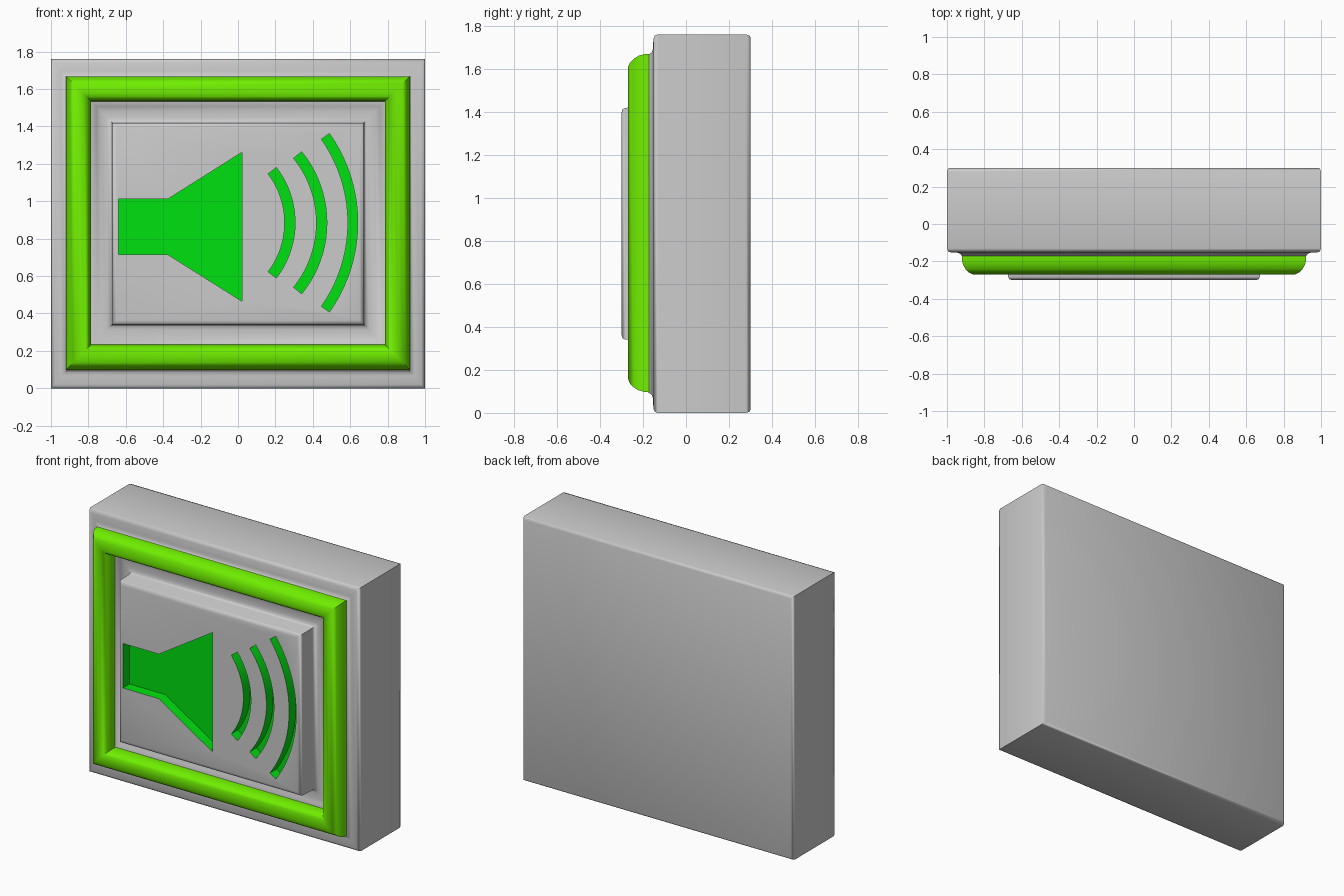
import bpy, bmesh, math

if "Cube" in bpy.data.objects:
    bpy.data.objects.remove(bpy.data.objects["Cube"])

CZ = 0.88  # height of the sign's centre


def material(name, rgb):
    m = bpy.data.materials.new(name)
    m.diffuse_color = (*rgb, 1)
    m.use_nodes = True
    m.node_tree.nodes["Principled BSDF"].inputs["Base Color"].default_value = m.diffuse_color
    return m


def make_object(name, bm, mat=None):
    bmesh.ops.recalc_face_normals(bm, faces=bm.faces)
    me = bpy.data.meshes.new(name)
    bm.to_mesh(me)
    bm.free()
    ob = bpy.data.objects.new(name, me)
    bpy.context.collection.objects.link(ob)
    if mat:
        me.materials.append(mat)
    return ob


def rect_rings(name, rings, cz=CZ, closed=False, mat=None):
    """Skin concentric rectangles given as (half width, half height, y)."""
    bm = bmesh.new()
    loops = [[bm.verts.new((sx * hx, y, cz + sz * hz))
              for sx, sz in ((-1, -1), (1, -1), (1, 1), (-1, 1))]
             for hx, hz, y in rings]
    pairs = list(zip(loops, loops[1:]))
    if closed:
        pairs.append((loops[-1], loops[0]))
    else:
        bm.faces.new(loops[0])
        bm.faces.new(loops[-1])
    for a, b in pairs:
        for i in range(4):
            j = (i + 1) % 4
            bm.faces.new((a[i], a[j], b[j], b[i]))
    return make_object(name, bm, mat)


def prism(name, outline, y0, y1, mat):
    """Extrude an x-z outline along y."""
    bm = bmesh.new()
    face = bm.faces.new([bm.verts.new((x, y0, z)) for x, z in outline])
    ext = bmesh.ops.extrude_face_region(bm, geom=[face])
    for v in ext["geom"]:
        if isinstance(v, bmesh.types.BMVert):
            v.co.y = y1
    return make_object(name, bm, mat)


def arc_band(cx, cz, r_in, r_out, half_deg, n=20):
    angles = [math.radians(half_deg * (2 * i / n - 1)) for i in range(n + 1)]
    outer = [(cx + r_out * math.cos(a), cz + r_out * math.sin(a)) for a in angles]
    inner = [(cx + r_in * math.cos(a), cz + r_in * math.sin(a)) for a in reversed(angles)]
    return outer + inner


def smooth(ob, angle):
    bpy.ops.object.select_all(action='DESELECT')
    ob.select_set(True)
    bpy.context.view_layer.objects.active = ob
    bpy.ops.object.shade_smooth_by_angle(angle=math.radians(angle))


grey = material("body_grey", (0.8, 0.8, 0.8))
lime = material("frame_lime", (0.16, 0.86, 0.0))
green = material("icon_green", (0.0, 0.75, 0.005))

# Body: block, seat under the frame, groove and raised centre panel
body = rect_rings("sign_body", [
    (0.985, 0.865, 0.30), (0.995, 0.875, 0.295), (1.0, 0.88, 0.28),
    (1.0, 0.88, -0.13), (0.995, 0.875, -0.145), (0.98, 0.86, -0.152),
    (0.945, 0.813, -0.153), (0.928, 0.796, -0.16), (0.915, 0.783, -0.178),
    (0.80, 0.668, -0.178), (0.775, 0.643, -0.172), (0.758, 0.626, -0.158),
    (0.735, 0.603, -0.152),
    (0.70, 0.566, -0.152), (0.682, 0.548, -0.16), (0.675, 0.541, -0.18),
    (0.673, 0.539, -0.282), (0.667, 0.533, -0.295), (0.65, 0.516, -0.30)],
    mat=grey)

# Frame: rounded moulding mitred around the panel (inset, y)
profile = [(0, -0.155), (0, -0.195), (0.007, -0.22), (0.02, -0.242),
           (0.038, -0.26), (0.06, -0.27), (0.088, -0.27), (0.108, -0.26),
           (0.122, -0.243), (0.131, -0.22), (0.135, -0.195), (0.135, -0.155)]
frame = rect_rings("green_frame", [(0.92 - d, 0.785 - d, y) for d, y in profile],
                   cz=0.883, closed=True, mat=lime)

# Recessed icon: speaker horn and three sound waves cut into the panel
shapes = {
    "horn_cutter": [(-0.64, 0.715), (-0.375, 0.715), (0.022, 0.465),
                    (0.022, 1.262), (-0.375, 1.012), (-0.64, 1.012)],
    "small_wave_cutter": arc_band(-0.18, 0.885, 0.43, 0.485, 37.5),
    "middle_wave_cutter": arc_band(-0.127, 0.885, 0.547, 0.602, 39.1),
    "large_wave_cutter": arc_band(-0.187, 0.885, 0.775, 0.827, 35.2),
}
body.data.materials.append(green)
for name, outline in shapes.items():
    cutter = prism(name, outline, -0.40, -0.23, green)
    mod = body.modifiers.new(name, 'BOOLEAN')
    mod.operation = 'DIFFERENCE'
    mod.solver = 'EXACT'
    mod.material_mode = 'TRANSFER'
    mod.object = cutter
    bpy.context.view_layer.objects.active = body
    bpy.ops.object.modifier_apply(modifier=name)
    bpy.data.objects.remove(cutter, do_unlink=True)

smooth(body, 50)
smooth(frame, 40)
